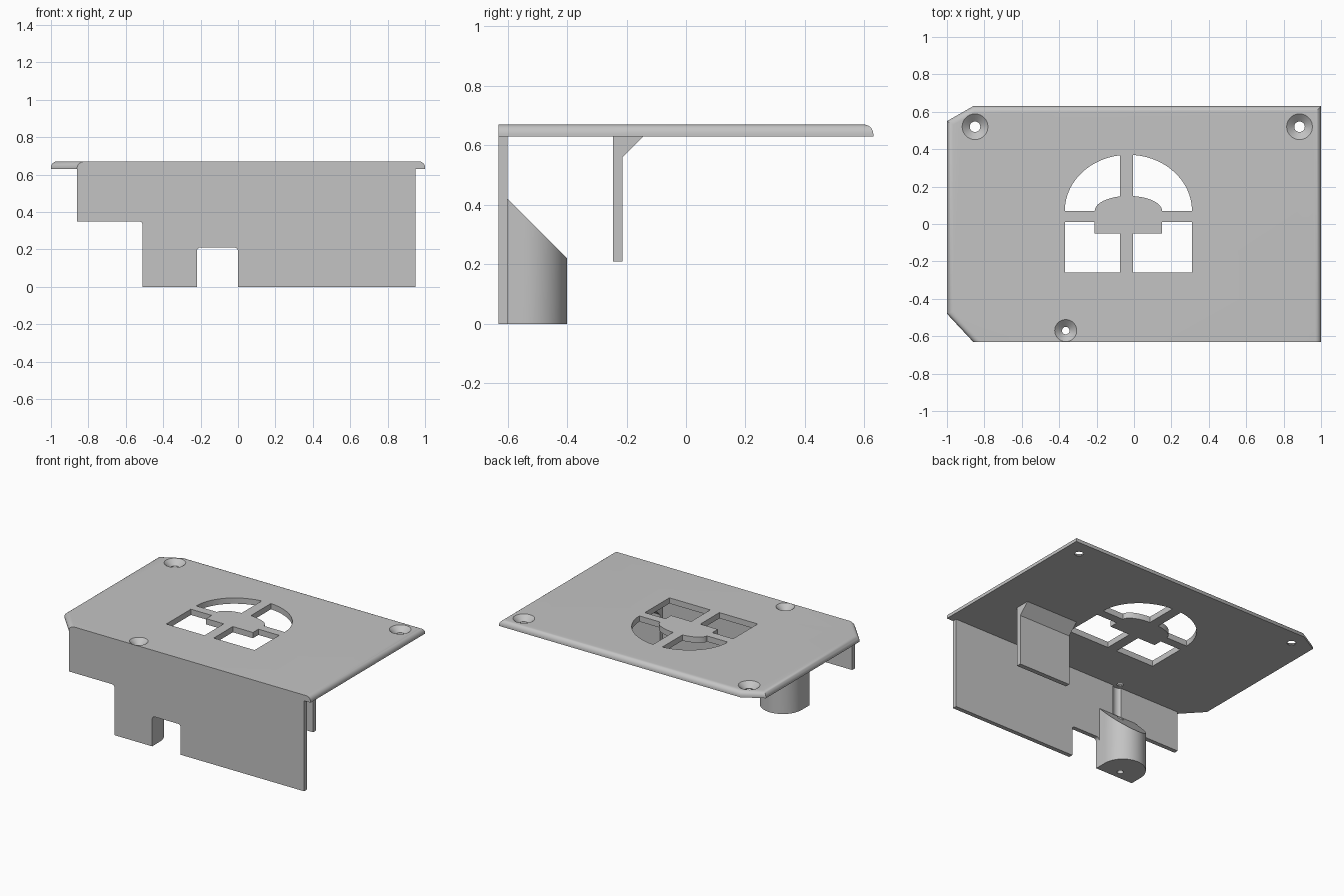
import bpy, bmesh, math
from mathutils import Vector

cube = bpy.data.objects.get("Cube")
if cube:
    bpy.data.objects.remove(cube, do_unlink=True)

grey = bpy.data.materials.new("light grey plastic")
grey.use_nodes = True
grey.diffuse_color = (0.55, 0.55, 0.55, 1)
grey.node_tree.nodes["Principled BSDF"].inputs["Base Color"].default_value = (0.55, 0.55, 0.55, 1)

TOP, UNDER, FRONT, BACK = 0.67, 0.63, -0.63, 0.63
PLANES = {"z": lambda a, b, h: (a, b, h),
          "y": lambda a, b, h: (a, h, b),
          "x": lambda a, b, h: (h, a, b)}


def add_object(name, bm):
    bmesh.ops.recalc_face_normals(bm, faces=bm.faces)
    mesh = bpy.data.meshes.new(name)
    bm.to_mesh(mesh)
    bm.free()
    mesh.materials.append(grey)
    obj = bpy.data.objects.new(name, mesh)
    bpy.context.collection.objects.link(obj)
    return obj


def prism(points, axis, low, high):
    """Extrude a flat outline along one axis."""
    bm = bmesh.new()
    place = PLANES[axis]
    base = bm.faces.new([bm.verts.new(place(a, b, low)) for a, b in points])
    shift = Vector(place(0, 0, high - low))
    made = bmesh.ops.extrude_face_region(bm, geom=[base])["geom"]
    bmesh.ops.translate(bm, vec=shift, verts=[v for v in made if isinstance(v, bmesh.types.BMVert)])
    bmesh.ops.recalc_face_normals(bm, faces=bm.faces)
    return bm


def cone(x, y, low, high, r_low, r_high):
    bm = bmesh.new()
    bmesh.ops.create_cone(bm, cap_ends=True, segments=40, radius1=r_low,
                          radius2=r_high, depth=high - low)
    bmesh.ops.translate(bm, vec=(x, y, (low + high) / 2), verts=bm.verts)
    return bm


def cut(obj, bm):
    """Subtract a solid and discard the cutter."""
    cutter = add_object("cutter", bm)
    cutter.hide_render = True
    mod = obj.modifiers.new("cut", "BOOLEAN")
    mod.operation, mod.solver, mod.object = "DIFFERENCE", "EXACT", cutter
    bpy.context.view_layer.objects.active = obj
    bpy.ops.object.modifier_apply(modifier=mod.name)
    bpy.data.objects.remove(cutter, do_unlink=True)


def arc(cx, cy, rx, ry, start, end, steps=20):
    angles = [start + (end - start) * i / steps for i in range(steps + 1)]
    return [(cx + rx * math.cos(a), cy + ry * math.sin(a)) for a in angles]


# Top plate with clipped left corners; rounded rim except along the front
outline = [(-0.86, FRONT), (1, FRONT), (1, BACK), (-0.86, BACK), (-1, 0.55), (-1, -0.48)]
bm = prism(outline, "z", UNDER, TOP)
rim = [e for e in bm.edges if all(v.co.z > TOP - 0.001 for v in e.verts)
       and not all(v.co.y < FRONT + 0.001 for v in e.verts)]
bmesh.ops.bevel(bm, geom=rim, offset=0.032, segments=6, profile=0.5, affect="EDGES")
plate = add_object("top_plate", bm)

# Vent windows: arched pair behind, square pair in front, around a central hub
MID = -0.03
for side, bar, outer, inner in ((-1, 0.045, 0.34, 0.18), (1, 0.025, 0.34, 0.18)):
    big = arc(0, 0.07, outer, 0.3, 0, math.acos(bar / outer))
    small = arc(0, 0.07, inner, 0.08, math.acos(bar / inner), 0)
    square = [(bar, -0.26), (outer, -0.26), (outer, 0.01), (inner, 0.01),
              (inner, -0.05), (bar, -0.05)]
    for window in (big + small, square):
        cut(plate, prism([(MID + side * x, y) for x, y in window], "z", UNDER - 0.05, TOP + 0.05))

# Countersunk screw holes
SCREW = (-0.365, -0.57)
for x, y, wide, narrow in ((-0.85, 0.52, 0.07, 0.028), (0.885, 0.52, 0.07, 0.028),
                           (*SCREW, 0.06, 0.02)):
    cut(plate, cone(x, y, UNDER - 0.05, TOP + 0.05, narrow, narrow))
    cut(plate, cone(x, y, UNDER + 0.005, TOP + 0.001, narrow, wide))

# Front wall with a step, a rounded notch and a screw groove on the inside
profile = [(-0.86, UNDER), (-0.86, 0.35), (-0.51, 0.35), (-0.51, 0), (-0.22, 0),
           (-0.22, 0.21), (0, 0.21), (0, 0), (0.95, 0), (0.95, UNDER)]
bm = prism(profile, "y", FRONT, -0.6)
inside = [e for e in bm.edges if abs(e.verts[0].co.y - e.verts[1].co.y) > 0.01
          and 0.1 < e.verts[0].co.z < 0.5 and -0.6 < e.verts[0].co.x < 0.1]
bmesh.ops.bevel(bm, geom=inside, offset=0.02, segments=4, profile=0.5, affect="EDGES")
wall = add_object("front_wall", bm)
cut(wall, cone(*SCREW, 0.39, UNDER + 0.02, 0.045, 0.045))

# Screw boss: half-round column with a sloping top
radius = 0.145
footprint = [(SCREW[0] + radius, -0.6)] + arc(SCREW[0], -0.545, radius, radius, 0, math.pi, 28)
footprint.append((SCREW[0] - radius, -0.6))
bm = prism(footprint, "z", 0, 0.4)
for v in bm.verts:
    if v.co.z > 0.1:
        v.co.z = -0.18 - v.co.y
boss = add_object("screw_boss", bm)
cut(boss, cone(*SCREW, -0.05, 0.6, 0.02, 0.02))

# Hanging tab with a sloped brace at its root
tab = [(-0.245, 0.21), (-0.213, 0.21), (-0.213, 0.56), (-0.143, UNDER), (-0.245, UNDER)]
hanging_tab = add_object("hanging_tab", prism(tab, "x", 0.35, 0.75))

# Smooth the round surfaces, keep the corners sharp
for obj in bpy.context.view_layer.objects:
    obj.select_set(obj in (plate, wall, boss, hanging_tab))
bpy.context.view_layer.objects.active = plate
bpy.ops.object.shade_smooth_by_angle(angle=math.radians(30))
